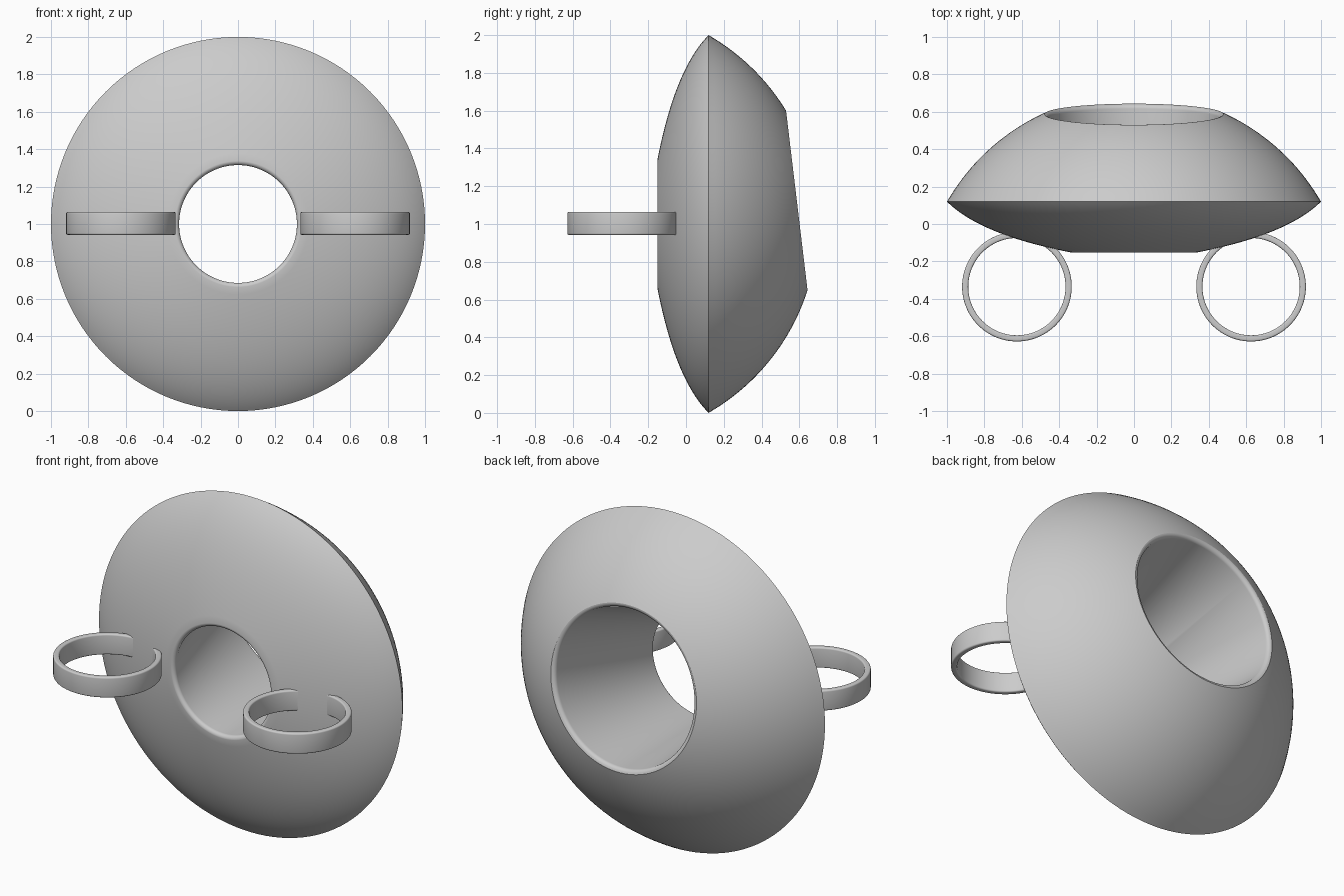
import bpy, bmesh, math
from mathutils import Vector

cube = bpy.data.objects.get("Cube")
if cube:
    bpy.data.objects.remove(cube, do_unlink=True)

SEGMENTS = 128
GREY = (0.6, 0.6, 0.6, 1)
grey = bpy.data.materials.new("plain grey")
grey.use_nodes = True
grey.diffuse_color = GREY
grey.node_tree.nodes["Principled BSDF"].inputs["Base Color"].default_value = GREY


def circle(centre, radius, tilt=0.0):
    """Points of a circle facing along y, tilted upward by an angle."""
    up = Vector((0, -math.sin(tilt), math.cos(tilt)))
    points = []
    for i in range(SEGMENTS):
        a = math.tau * i / SEGMENTS
        points.append(centre + radius * (math.cos(a) * Vector((1, 0, 0)) + math.sin(a) * up))
    return points


def loft(name, rings, sharp_angle=24):
    """Closed tube through successive rings, the last joining the first."""
    bm = bmesh.new()
    loops = [[bm.verts.new(p) for p in ring] for ring in rings]
    for k, a in enumerate(loops):
        b = loops[(k + 1) % len(loops)]
        for i in range(SEGMENTS):
            j = (i + 1) % SEGMENTS
            bm.faces.new((a[i], a[j], b[j], b[i]))
    bmesh.ops.recalc_face_normals(bm, faces=bm.faces)
    for face in bm.faces:
        face.smooth = True
    for edge in bm.edges:
        edge.smooth = edge.calc_face_angle(0) < math.radians(sharp_angle)
    mesh = bpy.data.meshes.new(name)
    bm.to_mesh(mesh)
    bm.free()
    mesh.materials.append(grey)
    obj = bpy.data.objects.new(name, mesh)
    bpy.context.collection.objects.link(obj)
    return obj


def axis(y):
    return Vector((0, y, 1))


rings = []

# Front lip, rounded from the hole outward
LIP, HOLE = 0.022, 0.315
for k in range(9):
    a = math.pi / 2 * k / 8
    rings.append(circle(axis(-0.13 - LIP * math.sin(a)), HOLE + LIP * (1 - math.cos(a))))

# Shallow curved front, swelling out to the sharp outer rim
p0, p1, p2 = Vector((0.337, -0.152)), Vector((0.823, -0.058)), Vector((1, 0.12))
for k in range(1, 25):
    t = k / 24
    p = p0 * (1 - t) ** 2 + p1 * 2 * t * (1 - t) + p2 * t * t
    rings.append(circle(axis(p.y), p.x))

# Spherical back, ending in a circular opening that faces slightly upward
ball = axis(-0.455)
ball_radius = 1.153
top, bottom = Vector((0, 0.53, 1.6)), Vector((0, 0.642, 0.65))
across = top - bottom
tilt = math.atan2(-across.y, across.z)
mouth = (top + bottom) / 2
mouth_radius = across.length / 2
outer, inner = rings[-1], circle(mouth, mouth_radius, tilt)
for k in range(1, 33):
    rings.append([ball + ball_radius * ((a - ball).lerp(b - ball, k / 32)).normalized()
                  for a, b in zip(outer, inner)])

# Rounded edge of the opening; the tapered bore closes the loft
facing = Vector((0, math.cos(tilt), math.sin(tilt)))
EDGE = 0.025
for k in range(1, 9):
    a = math.pi / 2 * k / 8
    rings.append(circle(mouth - facing * EDGE * (1 - math.cos(a)),
                        mouth_radius - EDGE * math.sin(a), tilt))
loft("disc_body", rings)


# Pair of upright-axis hoops set into the front
def hoop(name, x):
    r_out, r_in, half, bevel = 0.293, 0.26, 0.061, 0.009
    profile = []
    corners = [(r_out, half, 0), (r_in, half, 1), (r_in, -half, 2), (r_out, -half, 3)]
    for r, z, quarter in corners:
        cr = r - math.copysign(bevel, r - (r_out + r_in) / 2)
        cz = z - math.copysign(bevel, z)
        for k in range(5):
            a = math.pi / 2 * (quarter + k / 4)
            profile.append((cr + bevel * math.cos(a), cz + bevel * math.sin(a)))
    loft(name, [circle(Vector((x, -0.335, 1.003 + z)), r, math.pi / 2) for r, z in profile])


for side, sign in (("left", 1), ("right", -1)):
    hoop(side + "_hoop", sign * 0.626)
